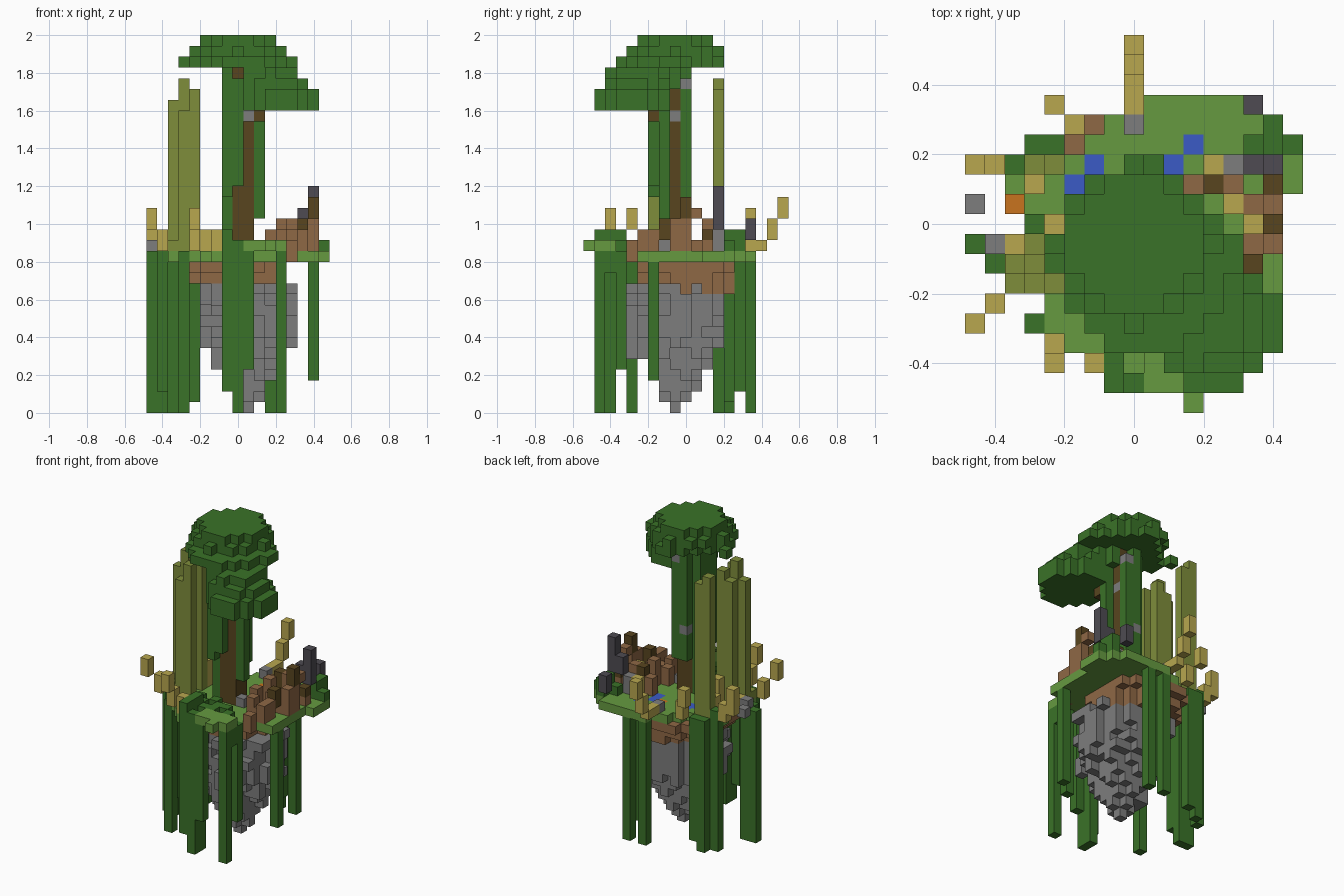
import bpy
import bmesh
import random
from mathutils import Vector

random.seed(4)
UNIT = 2 / 35
parts = {}      # part name -> (colour name, set of cells)
owner = {}      # cell -> part name

old = bpy.data.objects.get("Cube")
if old:
    bpy.data.objects.remove(old, do_unlink=True)


def linear(hex_code):
    values = [int(hex_code[n:n + 2], 16) / 255 for n in (0, 2, 4)]
    return [((v + 0.055) / 1.055) ** 2.4 if v > 0.04 else v / 12.92 for v in values] + [1]


palette = {"leaf green": "3a7228", "grass green": "669a40", "dirt brown": "8f6845",
           "stone grey": "7d7d7d", "bamboo olive": "7f8d3b", "straw tan": "b8a74f",
           "bark brown": "58451f", "coal grey": "4e4b52", "water blue": "3b5bc6",
           "ember orange": "c9741e"}
materials = {}
for label, code in palette.items():
    mat = bpy.data.materials.new(label)
    mat.use_nodes = True
    mat.diffuse_color = linear(code)
    shader = mat.node_tree.nodes["Principled BSDF"]
    shader.inputs["Base Color"].default_value = linear(code)
    shader.inputs["Roughness"].default_value = 0.9
    materials[label] = mat


def put(part, colour, cell):
    """Place one block, replacing whatever stood there."""
    if cell in owner:
        parts[owner[cell]][1].discard(cell)
    parts.setdefault(part, (colour, set()))[1].add(cell)
    owner[cell] = part


def column(part, colour, i, j, low, high):
    for k in range(low, high + 1):
        put(part, colour, (i, j, k))


def disc(part, colour, k, ci, cj, radius, rough=0.0, power=2):
    for i in range(17):
        for j in range(19):
            limit = radius + random.uniform(-rough, rough)
            if abs(i - ci) ** power + abs(j - cj) ** power <= limit ** power:
                put(part, colour, (i, j, k))


def columns(part, colour, posts):
    for post in posts:
        column(part, colour, *post)


# Tapering rock underside
for k in range(12):
    disc("rock_underside", "stone grey", k, 8.8, 8.3, min(4.4, 0.5 + k * 0.58), 0.45 if k else 0)
columns("rock_underside", "stone grey", [(13, 8, 6, 8), (9, 4, 5, 9), (10, 3, 7, 8)])

# Soil under the turf
for k, ci, cj, radius in ((11, 9, 10, 3.3), (12, 8, 9.3, 4.6), (13, 7.5, 9.3, 5.3)):
    disc("soil", "dirt brown", k, ci, cj, radius, 0.2)

# Turf, with a raised lip along the front edge
turf_rows = [(11, 11), (7, 12), (6, 12), (5, 12), (4, 13), (4, 15), (2, 15), (2, 15), (3, 15),
             (3, 15), (3, 15), (2, 16), (5, 16), (6, 16), (7, 15), (9, 14)]
for j, (first, last) in enumerate(turf_rows):
    for i in range(first, last + 1):
        put("turf", "grass green", (i, j, 15 if i > 8 and j < 3 else 14))

# Pond and embers set into the turf
for i, j in ((11, 13), (5, 10), (5, 11), (6, 11), (6, 12), (10, 11), (10, 12)):
    put("pond", "water blue", (i, j, 14))
for cell in ((2, 10, 15), (9, 12, 14)):
    put("embers", "ember orange", cell)

# Hanging vines around the rim
columns("hanging_vines", "leaf green", [
    (0, 8, 0, 14), (1, 7, 2, 14), (1, 8, 0, 14), (2, 12, 0, 14), (3, 4, 0, 14), (3, 13, 0, 14),
    (4, 13, 1, 14), (7, 1, 2, 16), (8, 1, 0, 15), (8, 2, 0, 13), (9, 1, 4, 14),
    (12, 1, 0, 14), (12, 2, 13, 14), (12, 3, 4, 14), (15, 6, 3, 13), (9, 15, 0, 13),
    (11, 15, 0, 13), (10, 14, 2, 13)])

# Low bushes
columns("bushes", "leaf green", [
    (7, 2, 15, 16), (7, 3, 15, 16), (7, 4, 15, 15), (8, 3, 15, 15), (9, 3, 15, 15),
    (10, 4, 15, 15), (9, 4, 15, 15), (8, 5, 15, 15), (11, 3, 15, 15), (6, 5, 15, 15),
    (14, 13, 15, 15), (15, 13, 15, 16), (16, 13, 15, 15), (15, 14, 15, 16), (2, 12, 15, 15)])

# Trunk and the creepers climbing it
for i in (8, 9):
    for j in (7, 8):
        column("trunk", "bark brown", i, j, 15, 31)
columns("trunk", "bark brown", [(10, 6, 27, 27)])
columns("trunk_creepers", "leaf green", [
    (7, 7, 15, 31), (7, 8, 15, 31), (7, 6, 20, 31), (8, 6, 21, 30), (9, 6, 28, 31),
    (10, 7, 18, 30), (8, 9, 19, 31), (9, 9, 19, 29), (10, 6, 28, 31), (10, 8, 30, 31)])
for cell in ((9, 6, 27), (9, 9, 30), (9, 8, 27), (8, 9, 22)):
    put("trunk_stones", "stone grey", cell)

# Canopy dome and the lower clump leaning out of it
for k, ci, cj, radius in ((34, 8, 8, 3.5), (33, 8, 8, 4.1), (32, 8.5, 7.3, 4.8)):
    disc("canopy", "leaf green", k, ci, cj, radius, power=1.6)
put("canopy", "leaf green", (3, 9, 32))
for k, ci, cj, radius in ((31, 11, 4.5, 2.8), (30, 11.5, 4.3, 3.2),
                          (29, 12, 4, 3.5), (28, 12, 4, 3.6)):
    disc("lower_canopy", "leaf green", k, ci, cj, radius, power=1.6)

# Bamboo stalks
columns("bamboo", "bamboo olive", [
    (3, 12, 15, 30), (4, 12, 15, 29), (3, 8, 15, 28), (3, 7, 15, 30), (4, 8, 15, 29),
    (4, 6, 15, 29), (2, 7, 15, 28), (3, 6, 15, 27), (2, 6, 15, 15)])

# Straw-coloured chains and tufts
columns("straw_chains", "straw tan", [
    (8, 18, 18, 19), (8, 17, 16, 17), (8, 16, 15, 15), (8, 15, 15, 15),
    (0, 12, 16, 18), (1, 12, 15, 16), (4, 15, 17, 18), (5, 14, 15, 16),
    (0, 4, 17, 18), (1, 5, 15, 16), (4, 2, 17, 18), (4, 3, 15, 16),
    (6, 2, 15, 16), (2, 8, 15, 15), (3, 11, 15, 16), (4, 9, 15, 17), (12, 12, 15, 16),
    (13, 10, 15, 15), (14, 9, 15, 16)])

# Mounds of earth, bark, stones and coal
columns("earth_mound", "dirt brown", [
    (11, 11, 15, 16), (13, 11, 15, 17), (14, 10, 15, 15), (15, 10, 18, 18), (15, 8, 15, 17),
    (13, 8, 15, 16), (14, 8, 15, 15), (15, 9, 15, 17), (14, 6, 15, 16), (12, 9, 15, 17),
    (14, 5, 15, 16), (13, 4, 14, 15), (15, 11, 15, 15), (12, 6, 15, 16), (13, 6, 15, 15),
    (11, 8, 15, 16)])
columns("bark_chunks", "bark brown", [
    (12, 11, 15, 17), (15, 9, 18, 19), (14, 7, 16, 17), (15, 11, 16, 16)])
columns("loose_stones", "stone grey", [
    (8, 14, 15, 15), (0, 10, 15, 15), (1, 8, 15, 15), (13, 12, 15, 16), (10, 7, 15, 15)])
columns("coal_posts", "coal grey", [
    (15, 12, 17, 20), (14, 12, 17, 18), (14, 15, 16, 17)])

# Turn every part into one mesh of its exposed square faces
steps = [Vector(d) for d in ((1, 0, 0), (0, 1, 0), (0, 0, 1))]
steps += [-d for d in steps]
origin = Vector((8, 9, -0.5))
for part, (colour, cells) in parts.items():
    bm = bmesh.new()
    for cell in sorted(cells):
        centre = Vector(cell) - origin
        for d in steps:
            if tuple(int(c + s) for c, s in zip(cell, d)) in owner:
                continue
            side = Vector((d.y, d.z, d.x))
            up = d.cross(side)
            corners = (-side - up, side - up, side + up, up - side)
            bm.faces.new([bm.verts.new((centre + (d + c) / 2) * UNIT) for c in corners])
    bmesh.ops.remove_doubles(bm, verts=bm.verts, dist=UNIT / 100)
    mesh = bpy.data.meshes.new(part)
    bm.to_mesh(mesh)
    bm.free()
    mesh.materials.append(materials[colour])
    bpy.context.scene.collection.objects.link(bpy.data.objects.new(part, mesh))
